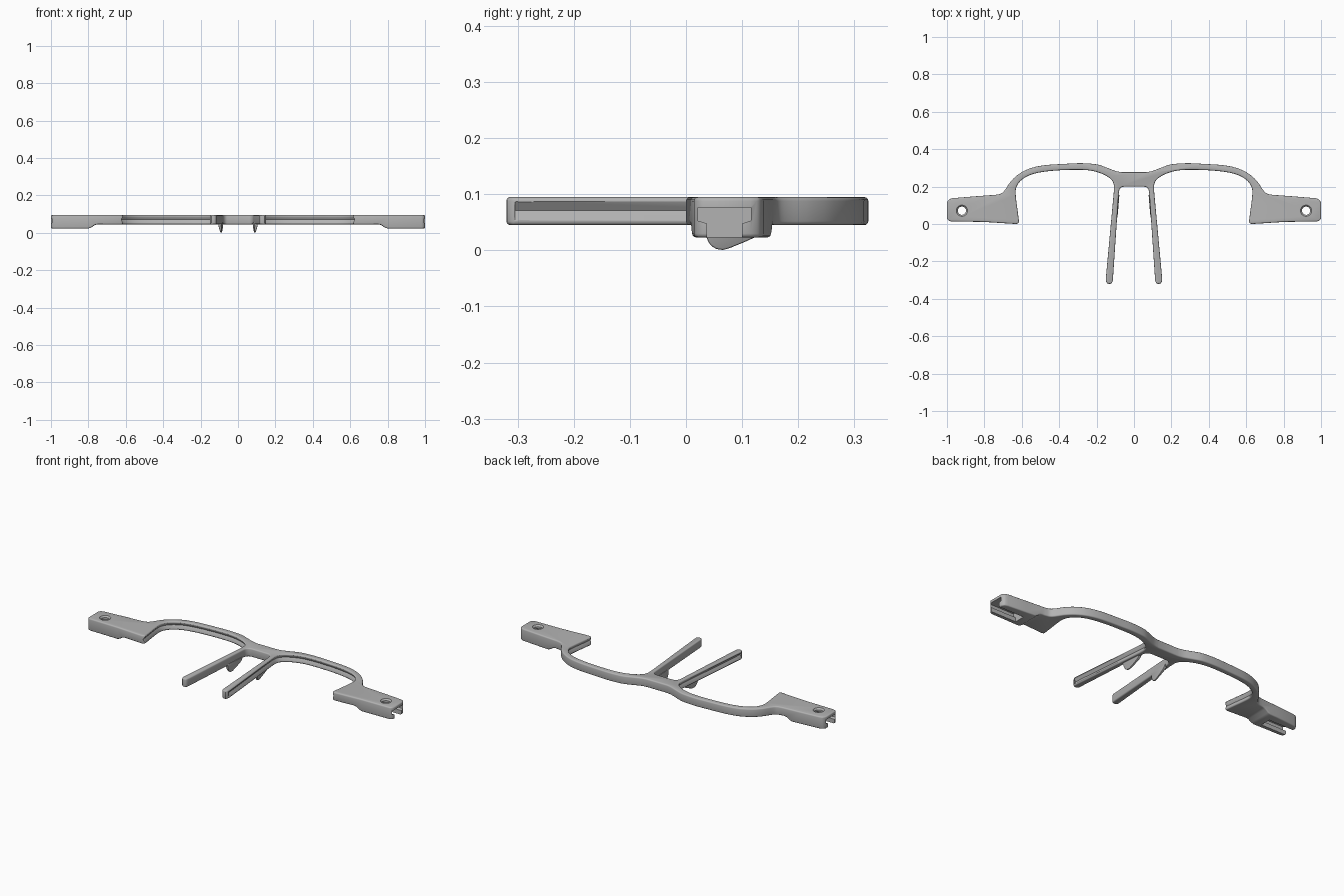
import bpy, bmesh, math
from mathutils import Vector

if "Cube" in bpy.data.objects:
    bpy.data.objects.remove(bpy.data.objects["Cube"])

grey = bpy.data.materials.new("grey plastic")
grey.diffuse_color = (0.45, 0.45, 0.45, 1)
grey.use_nodes = True
grey.node_tree.nodes["Principled BSDF"].inputs["Base Color"].default_value = grey.diffuse_color


def smooth(pts, n=4):
    """Catmull-Rom curve through 2D points."""
    p = [Vector(q) for q in pts]
    p = [2 * p[0] - p[1]] + p + [2 * p[-1] - p[-2]]
    out = []
    for a, b, c, d in zip(p, p[1:], p[2:], p[3:]):
        for i in range(n):
            t = i / n
            out.append(0.5 * (2 * b + (c - a) * t + (2 * a - 5 * b + 4 * c - d) * t * t
                              + (3 * b - a - 3 * c + d) * t ** 3))
    return [tuple(v) for v in out] + [tuple(p[-2])]


def loft(name, rings):
    """Closed solid through rings of equal length."""
    bm = bmesh.new()
    vs = [[bm.verts.new(c) for c in r] for r in rings]
    n = len(vs[0])
    for a, b in zip(vs, vs[1:]):
        for i in range(n):
            j = (i + 1) % n
            bm.faces.new((a[i], a[j], b[j], b[i]))
    bm.faces.new(vs[0][::-1])
    bm.faces.new(vs[-1])
    bmesh.ops.recalc_face_normals(bm, faces=bm.faces)
    me = bpy.data.meshes.new(name)
    bm.to_mesh(me)
    bm.free()
    me.materials.append(grey)
    ob = bpy.data.objects.new(name, me)
    bpy.context.collection.objects.link(ob)
    return ob


cutters = []


def cut(ob, cutter):
    m = ob.modifiers.new("cut", 'BOOLEAN')
    m.operation, m.solver, m.object = 'DIFFERENCE', 'EXACT', cutter
    cutter.hide_render = True
    cutters.append(cutter)


def bevel(ob, width, segments=3):
    m = ob.modifiers.new("soft edges", 'BEVEL')
    m.width, m.segments = width, segments
    m.limit_method, m.angle_limit = 'ANGLE', math.radians(40)
    m.use_clamp_overlap = False


def finish(ob):
    """Bake modifiers, then smooth the shallow angles."""
    dg = bpy.context.evaluated_depsgraph_get()
    me = bpy.data.meshes.new_from_object(ob.evaluated_get(dg))
    ob.modifiers.clear()
    ob.data = me
    bpy.ops.object.select_all(action='DESELECT')
    ob.select_set(True)
    bpy.context.view_layer.objects.active = ob
    bpy.ops.object.shade_smooth_by_angle(angle=math.radians(35))


# Right half of the outline, from the bridge top round to the bridge bottom
brow = smooth([(0.065, 0.277), (0.10, 0.284), (0.15, 0.303), (0.20, 0.319), (0.28, 0.325),
               (0.36, 0.322), (0.48, 0.314), (0.56, 0.296), (0.62, 0.264), (0.66, 0.226),
               (0.69, 0.182), (0.71, 0.163), (0.74, 0.156)])
end = [(0.85, 0.148), (0.97, 0.138), (0.99, 0.132), (1.0, 0.115), (1.0, 0.03),
       (0.993, 0.018), (0.98, 0.014), (0.80, 0.011), (0.63, 0.0)]
lens_edge = smooth([(0.614, 0.006), (0.622, 0.07), (0.631, 0.14), (0.631, 0.19), (0.605, 0.232),
                    (0.55, 0.264), (0.47, 0.281), (0.36, 0.289), (0.25, 0.288), (0.18, 0.272),
                    (0.13, 0.245), (0.109, 0.215), (0.108, 0.17)])
leg = [(0.151, -0.295), (0.150, -0.31), (0.141, -0.319), (0.126, -0.321), (0.116, -0.314), (0.113, -0.30)]
bridge = smooth([(0.082, 0.16), (0.078, 0.183), (0.065, 0.197), (0.045, 0.2)])
half = brow + end + lens_edge + leg + bridge
outline = half + [(-x, y) for x, y in reversed(half)]

frame = loft("glasses_frame", [[(x, y, z) for x, y in outline] for z in (0.023, 0.095)])

# Thin the middle, leaving deeper blocks at both ends
under = [(-0.80, 0.0), (-0.80, 0.023), (-0.785, 0.028), (-0.765, 0.042), (-0.75, 0.045)]
under += [(-x, z) for x, z in reversed(under)]
cut(frame, loft("underside_cutter", [[(x, y, z) for x, z in under] for y in (-0.5, 0.5)]))
bevel(frame, 0.007)

# T-shaped slot section as (y, z)
tee = [(0.037, 0.0), (0.037, 0.048), (0.021, 0.053), (0.021, 0.076),
       (0.116, 0.076), (0.116, 0.053), (0.100, 0.048), (0.100, 0.0)]

for s, side in ((1, "right"), (-1, "left")):
    # Lens groove along the inner rim and outer side of the nose leg
    path = [Vector((0.612, -0.02))] + [Vector(p) for p in lens_edge] + [Vector((0.1485, -0.27)), Vector((0.1508, -0.305))]
    rings = []
    for i, p in enumerate(path):
        t = (path[min(i + 1, len(path) - 1)] - path[max(i - 1, 0)]).normalized()
        n = Vector((-t.y, t.x)) * 0.011
        rings.append([(s * (p.x + k * n.x), p.y + k * n.y, z)
                      for k, z in ((-1, 0.071), (0, 0.087), (1, 0.071), (0, 0.053))])
    cut(frame, loft(side + "_groove_cutter", rings))
    # Slot and screw hole in the end block
    cut(frame, loft(side + "_slot_cutter", [[(s * x, y, z) for y, z in tee] for x in (0.835, 1.1)]))
    hole = [(0.022, 0.06), (0.022, 0.086), (0.031, 0.096), (0.031, 0.12)]
    cut(frame, loft(side + "_hole_cutter", [
        [(s * 0.92 + r * math.cos(a * math.pi / 16), 0.071 + r * math.sin(a * math.pi / 16), z)
         for a in range(32)] for r, z in hole]))

finish(frame)
for c in cutters:
    bpy.data.objects.remove(c)

# Nose pads: thin fins hanging under the legs, narrowing downwards
fin = smooth([(0.160, 0.055), (0.145, 0.036), (0.12, 0.022), (0.09, 0.009),
              (0.066, 0.001), (0.048, 0.006), (0.037, 0.022), (0.034, 0.055)], 3)
for s, side in ((1, "right"), (-1, "left")):
    rings = []
    for k in (-1, 1):
        rings.append([(s * (0.089 + 0.12 * z + 0.09 * (0.07 - y) + k * (0.004 + 0.1 * z)), y, z)
                      for y, z in fin])
    pad = loft(side + "_nose_pad", rings)
    bevel(pad, 0.003, 2)
    finish(pad)
